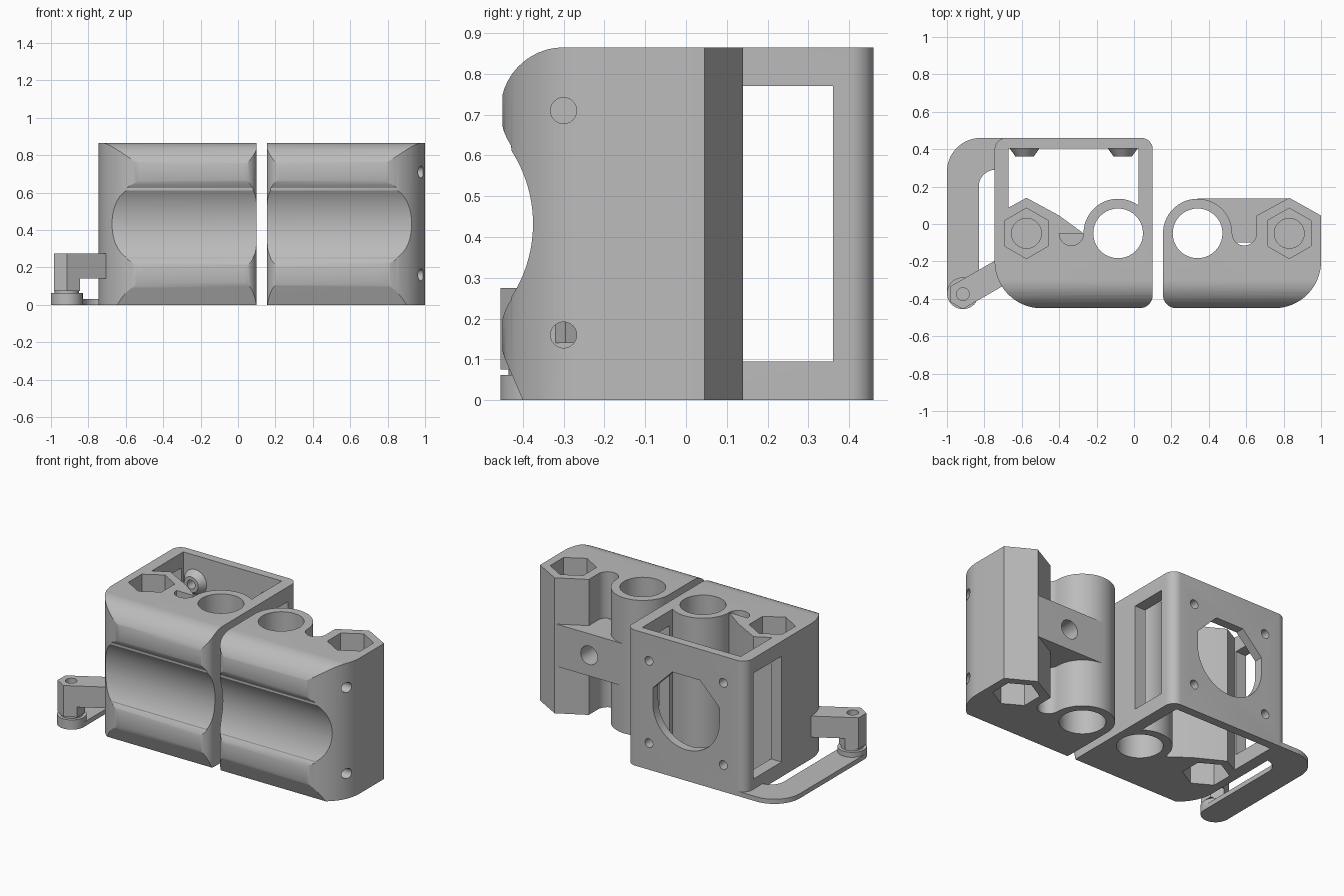
import bpy, bmesh
from math import sin, cos, radians, pi
from mathutils import Matrix

if "Cube" in bpy.data.objects:
    bpy.data.objects.remove(bpy.data.objects["Cube"])

H = 0.865
MID = H / 2
grey = bpy.data.materials.new("light_grey")
grey.use_nodes = True
GREY = (0.5, 0.5, 0.5, 1)
grey.diffuse_color = GREY
grey.node_tree.nodes["Principled BSDF"].inputs["Base Color"].default_value = GREY


def arc(cx, cy, r, a, b, n=16):
    """Points on an arc from angle a to b in degrees."""
    return [(cx + r * cos(radians(a + (b - a) * i / n)),
             cy + r * sin(radians(a + (b - a) * i / n))) for i in range(n + 1)]


def circle(cx, cy, r, n=40):
    return arc(cx, cy, r, 0, 360, n)[:-1]


def hexagon(cx, cy, r):
    return arc(cx, cy, r, 30, 390, 6)[:-1]


def prism(name, pts, lo, hi, axis="z"):
    """Extrude a 2D outline along an axis: z uses (x, y), x uses (y, z), y uses (x, z)."""
    place = {"z": lambda a, b, c: (a, b, c), "x": lambda a, b, c: (c, a, b),
             "y": lambda a, b, c: (a, c, b)}[axis]
    clean = [p for i, p in enumerate(pts)
             if (p[0] - pts[i - 1][0]) ** 2 + (p[1] - pts[i - 1][1]) ** 2 > 1e-8]
    bm = bmesh.new()
    low = [bm.verts.new(place(a, b, lo)) for a, b in clean]
    high = [bm.verts.new(place(a, b, hi)) for a, b in clean]
    bm.faces.new(low)
    bm.faces.new(high)
    for i in range(len(low)):
        bm.faces.new((low[i - 1], low[i], high[i], high[i - 1]))
    bmesh.ops.recalc_face_normals(bm, faces=bm.faces)
    return to_object(name, bm)


def to_object(name, bm):
    me = bpy.data.meshes.new(name)
    bm.to_mesh(me)
    bm.free()
    me.materials.append(grey)
    ob = bpy.data.objects.new(name, me)
    bpy.context.collection.objects.link(ob)
    return ob


def combine(ob, tool, op="DIFFERENCE"):
    mod = ob.modifiers.new("cut", "BOOLEAN")
    mod.operation, mod.solver, mod.object = op, "EXACT", tool
    bpy.context.view_layer.objects.active = ob
    bpy.ops.object.modifier_apply(modifier=mod.name)
    bpy.data.objects.remove(tool)


def cut(ob, pts, lo, hi, axis="z"):
    combine(ob, prism("cutter", pts, lo, hi, axis))


def rect(x0, x1, y0, y1):
    return [(x0, y0), (x1, y0), (x1, y1), (x0, y1)]


def mirror(pts):
    return [(0.255 - x, y) for x, y in pts]


def shape_front(ob):
    """Give the front its grooved side profile."""
    side = [(0.6, H), (-0.3, H)]
    side += arc(-0.3, 0.71, 0.155, 90, 214)
    side += arc(-0.705, MID, 0.33, 33, -33, 24)
    side += arc(-0.3, 0.16, 0.155, 146, 203, 10)
    side += [(-0.4, 0), (0.6, 0)]
    combine(ob, prism("profile", side, -1.2, 1.2, "x"), "INTERSECT")


def bore(ob, tube_x, hex_x):
    """Rod bore plus nut pockets at both ends."""
    cut(ob, circle(tube_x, -0.05, 0.133), -0.1, H + 0.1)
    for lo, hi, deep_lo, deep_hi in ((-0.1, 0.15, 0.1, 0.35),
                                     (H - 0.15, H + 0.1, H - 0.35, H - 0.1)):
        cut(ob, hexagon(hex_x, -0.05, 0.135), lo, hi)
        cut(ob, circle(hex_x, -0.05, 0.08), deep_lo, deep_hi)


# Shared outlines
front_edge = arc(0.225, -0.38, 0.07, 180, 270, 10) + arc(0.75, -0.2, 0.25, 270, 360, 24)
hex_back = [(0.83, 0.14), (0.655, 0.045)]
notch = arc(0.59, -0.05, 0.065, 0, -180)

# Right clamp half
right = prism("right_clamp", front_edge + [(1.0, 0.045)] + hex_back + notch
              + arc(0.34, -0.05, 0.185, 0, 180, 32), -0.1, H + 0.1)
shape_front(right)
web = prism("web", rect(0.34, 0.82, -0.1, 0.135), 0.3, 0.57)
combine(right, web, "UNION")
bore(right, 0.34, 0.83)
cut(right, circle(0.59, MID, 0.06, 16), 0.0, 0.2, "y")
for z in (0.16, 0.71):
    cut(right, circle(-0.3, z, 0.032, 24), 0.1, 1.1, "x")

# Left clamp half with motor box
left = prism("left_clamp", mirror(front_edge) + arc(-0.685, 0.4, 0.06, 180, 90, 8)
             + arc(0.04, 0.4, 0.06, 90, 0, 8), -0.1, H + 0.1)
shape_front(left)
cavity = [(-0.67, 0.405), (0.025, 0.405)] + arc(-0.085, -0.05, 0.185, 53.5, 180, 24)
cavity += mirror(notch[::-1])[::-1] + mirror(hex_back[::-1]) + [(-0.67, 0.088)]
cut(left, cavity, -0.1, H + 0.1)
bore(left, -0.085, -0.575)
for z in (0.16, 0.71):
    cut(left, circle(-0.3, z, 0.032, 24), -0.68, 0.2, "x")

# Side windows
cut(left, rect(0.1, 0.385, 0.095, 0.77), -0.8, -0.65, "x")
cut(left, rect(0.13, 0.36, 0.095, 0.77), 0.015, 0.2, "x")

# Motor opening with a flattened arch top
MX, R = -0.3225, 0.235
opening = arc(MX, MID, R, 180, 360, 32)
opening += [(MX + R, MID + R * 0.414), (MX + R * 0.414, MID + R),
            (MX - R * 0.414, MID + R), (MX - R, MID + R * 0.414)]
cut(left, opening, 0.38, 0.6, "y")

# Screw bosses and holes
for sx in (-1, 1):
    for sz in (-1, 1):
        x, z = MX + sx * 0.2625, MID + sz * 0.2625
        bm = bmesh.new()
        bmesh.ops.create_cone(bm, cap_ends=True, segments=32, radius1=0.085, radius2=0.05,
                              depth=0.05, matrix=Matrix.Translation((x, 0.387, z))
                              @ Matrix.Rotation(pi / 2, 4, "X"))
        combine(left, to_object("boss", bm), "UNION")
        cut(left, circle(x, z, 0.028, 24), 0.3, 0.6, "y")

# Thin arm reaching round the side
PX, PY = -0.915, -0.37
plate = prism("thin_arm", [(-0.7, 0.46)] + arc(-0.82, 0.28, 0.18, 90, 180)
              + arc(PX, PY, 0.085, 180, 360, 24) + arc(-0.74, 0.2, 0.09, 180, 90)
              + [(-0.7, 0.29)], 0, 0.03)
pad = prism("arm_pad", circle(PX, PY, 0.085), 0.02, 0.062)
pin = prism("arm_pin", circle(PX, PY, 0.065), 0.05, 0.08)

# Hexagonal post and its angled bracket
post = prism("hinge_post", hexagon(PX, PY - 0.005, 0.08), 0.075, 0.275)
dx, dy = cos(radians(30)), sin(radians(30))
nx, ny = -dy * 0.0693, dx * 0.0693
ex, ey = PX + dx * 0.28, PY - 0.005 + dy * 0.28
bracket = prism("hinge_bracket", [(PX - nx, PY - 0.005 - ny), (ex - nx, ey - ny),
                                  (ex + nx, ey + ny), (PX + nx, PY - 0.005 + ny)], 0.14, 0.275)
combine(post, bracket, "UNION")
cut(post, circle(PX, PY - 0.005, 0.034, 24), 0.1, 0.4)

# Smooth the curved faces, keep the edges sharp
for ob in (right, left, plate, pad, pin, post):
    bpy.ops.object.select_all(action="DESELECT")
    ob.select_set(True)
    bpy.context.view_layer.objects.active = ob
    bpy.ops.object.shade_smooth_by_angle(angle=radians(25))
